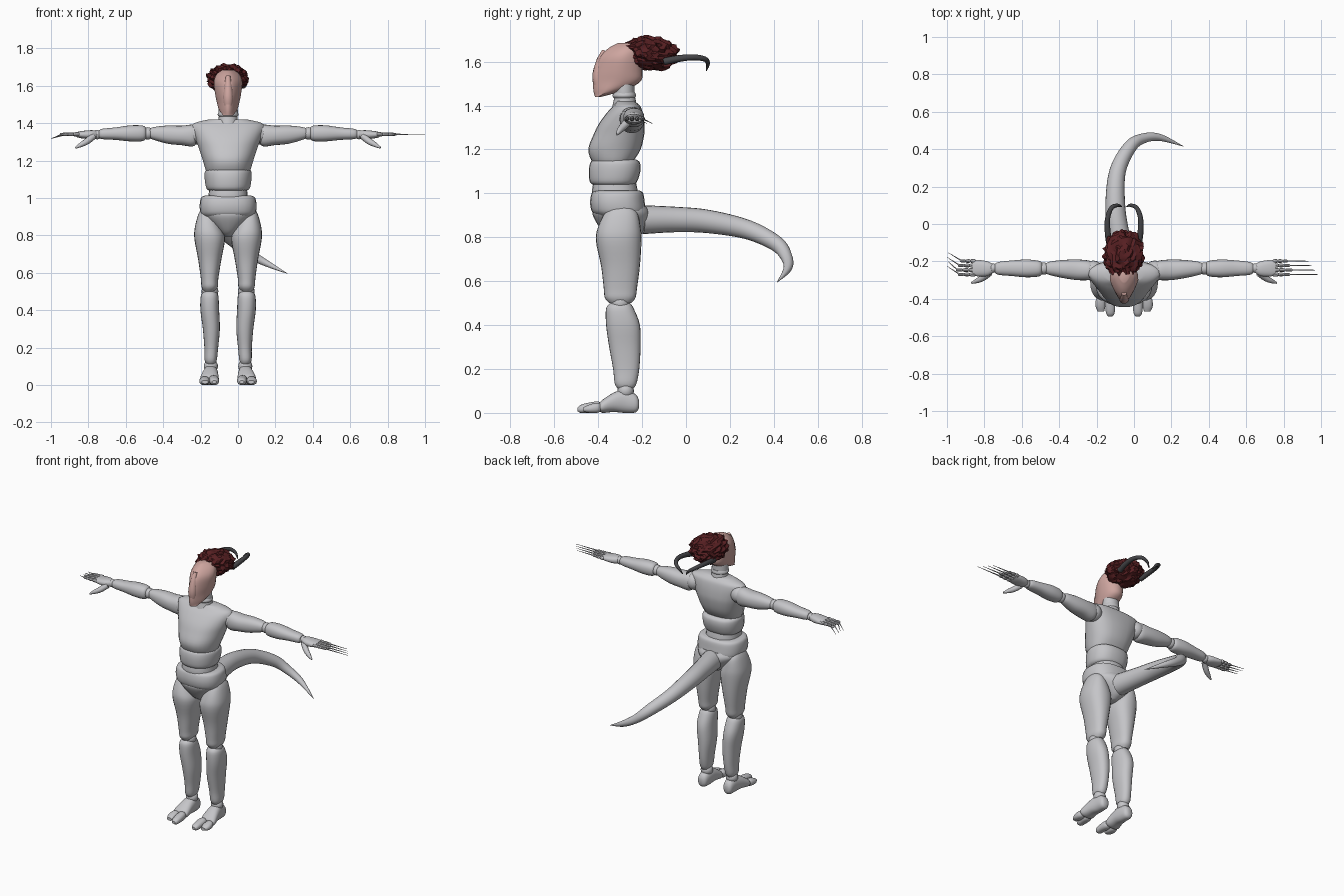
import bpy, bmesh, math, random
from mathutils import Vector, Matrix, noise

random.seed(4)
CENTRE = -0.053
DEPTH = -0.24

default_cube = bpy.data.objects.get("Cube")
if default_cube:
    bpy.data.objects.remove(default_cube, do_unlink=True)


def material(name, red, green, blue):
    mat = bpy.data.materials.new(name)
    mat.use_nodes = True
    colour = (red, green, blue, 1)
    mat.diffuse_color = colour
    mat.node_tree.nodes["Principled BSDF"].inputs["Base Color"].default_value = colour
    return mat


SHELL = material("pale grey shell", .56, .56, .58)
SKIN = material("pink face", .62, .38, .35)
HAIR = material("dark red hair", .095, .014, .016)
HORN = material("charcoal horn", .06, .06, .065)


def finish(name, bm, mat, angle=40):
    bmesh.ops.recalc_face_normals(bm, faces=bm.faces)
    mesh = bpy.data.meshes.new(name)
    bm.to_mesh(mesh)
    bm.free()
    mesh.materials.append(mat)
    mesh.shade_smooth()
    mesh.set_sharp_from_angle(angle=math.radians(angle))
    obj = bpy.data.objects.new(name, mesh)
    bpy.context.collection.objects.link(obj)
    return obj


def smooth_path(points, steps):
    """Catmull-Rom interpolation through tuples of any length."""
    rows = [Vector(p) for p in points]
    rows = [rows[0]] + rows + [rows[-1]]
    out = []
    for i in range(1, len(rows) - 2):
        a, b, c, d = rows[i - 1:i + 3]
        for k in range(steps):
            t = k / steps
            out.append(.5 * (2 * b + (c - a) * t + (2 * a - 5 * b + 4 * c - d) * t * t
                             + (3 * b - a - 3 * c + d) * t ** 3))
    return out + [rows[-1]]


def skin_rings(bm, rings):
    rings = [[bm.verts.new(co) for co in ring] for ring in rings]
    count = len(rings[0])
    for low, high in zip(rings, rings[1:]):
        for i in range(count):
            j = (i + 1) % count
            bm.faces.new((low[i], low[j], high[j], high[i]))
    bm.faces.new(rings[0])
    bm.faces.new(rings[-1])


def loft(name, axis, stations, mat=SHELL, side=1, power=2.3, taper=0, sides=24, steps=4):
    """Stations hold a position on the axis, then low/high limits of the two other axes."""
    rings = []
    for pos, a0, a1, b0, b1 in smooth_path(stations, steps):
        ring = []
        for i in range(sides):
            angle = math.tau * i / sides
            u, v = (math.copysign(abs(f) ** (2 / power), f)
                    for f in (math.cos(angle), math.sin(angle)))
            u *= 1 - taper * max(0, -v)
            a = (a0 + a1) / 2 + u * (a1 - a0) / 2
            b = (b0 + b1) / 2 + v * (b1 - b0) / 2
            x, y, z = {"X": (pos, a, b), "Y": (a, pos, b), "Z": (a, b, pos)}[axis]
            ring.append((CENTRE + side * x, y, z))
        rings.append(ring)
    bm = bmesh.new()
    skin_rings(bm, rings)
    return finish(name, bm, mat)


def torso(name, stations, **options):
    """Symmetric loft: height, half width, front, back."""
    return loft(name, "Z", [(z, -w, w, f, b) for z, w, f, b in stations], **options)


def tube(name, points, mat=SHELL, side=1, sides=12, steps=5):
    """Tapered tube along points of x, y, z, radius."""
    path = smooth_path([(CENTRE + side * x, y, z, r) for x, y, z, r in points], steps)
    centres = [p.xyz for p in path]
    rings = []
    last = len(path) - 1
    for i, p in enumerate(path):
        along = centres[min(i + 1, last)] - centres[max(i - 1, 0)]
        across = along.cross(Vector((.3, .1, 1))).normalized()
        up = across.cross(along).normalized()
        r = max(p.w, .0008)
        rings.append([centres[i] + r * (across * math.cos(math.tau * k / sides)
                                        + up * math.sin(math.tau * k / sides))
                      for k in range(sides)])
    bm = bmesh.new()
    skin_rings(bm, rings)
    return finish(name, bm, mat)


def ball(name, x, y, z, radius, side=1):
    bm = bmesh.new()
    bmesh.ops.create_uvsphere(bm, u_segments=16, v_segments=10, radius=radius,
                              matrix=Matrix.Translation((CENTRE + side * x, y, z)))
    return finish(name, bm, SHELL)


# Head and neck
torso("face", [(1.44, .025, -.415, -.385), (1.47, .048, -.422, -.28), (1.51, .06, -.423, -.207),
               (1.56, .07, -.415, -.198), (1.62, .076, -.395, -.2), (1.66, .062, -.355, -.2),
               (1.685, .03, -.31, -.23)], mat=SKIN, taper=.4, power=2.2)
tube("nose_ridge", [(0, -.37, 1.65, .012), (0, -.39, 1.6, .02), (0, -.4, 1.53, .027),
                    (0, -.395, 1.46, .018)], mat=SKIN)
torso("neck", [(1.38, .06, -.34, -.22), (1.43, .05, -.328, -.23), (1.455, .052, -.328, -.235),
               (1.52, .05, -.325, -.235)], power=2)
torso("neck_ring", [(1.435, .05, -.33, -.232), (1.445, .056, -.335, -.228),
                    (1.46, .05, -.33, -.232)], power=2)

# Lumpy hair cap
bm = bmesh.new()
bmesh.ops.create_icosphere(bm, subdivisions=4, radius=1)
for v in bm.verts:
    v.co *= .94 + .2 * noise.noise(v.co * 4) + random.uniform(-.05, .07)
bmesh.ops.scale(bm, vec=(.112, .13, .08), verts=bm.verts)
bmesh.ops.rotate(bm, matrix=Matrix.Rotation(-.12, 3, "X"), verts=bm.verts)
bmesh.ops.translate(bm, vec=(CENTRE - .003, -.16, 1.638), verts=bm.verts)
finish("hair", bm, HAIR, angle=25)

# Trunk shells
torso("chest", [(1.115, .085, -.39, -.265), (1.14, .115, -.425, -.245), (1.2, .135, -.445, -.207),
                (1.27, .158, -.42, -.19), (1.32, .176, -.395, -.19), (1.37, .192, -.358, -.198),
                (1.4, .18, -.33, -.21), (1.42, .1, -.315, -.235)], taper=.22, power=2.6)
torso("upper_belly", [(1.035, .09, -.41, -.25), (1.05, .115, -.437, -.225),
                      (1.1, .125, -.443, -.208), (1.14, .124, -.436, -.21),
                      (1.155, .11, -.42, -.23)], taper=.15, power=2.5)
torso("waist", [(.97, .11, -.42, -.22), (1.01, .105, -.428, -.22), (1.06, .1, -.42, -.23)])
torso("hip_band", [(.9, .135, -.41, -.2), (.92, .148, -.43, -.185), (.96, .152, -.437, -.188),
                   (1.0, .145, -.43, -.195), (1.012, .125, -.415, -.21)], power=2.5)
torso("pelvis", [(.795, .025, -.34, -.24), (.82, .055, -.375, -.2), (.87, .11, -.41, -.17),
                 (.91, .14, -.427, -.165), (.94, .135, -.42, -.18)], power=2.2)

# Curved tail
tube("tail", [(0, -.2, .88, .066), (-.03, -.05, .881, .058), (-.047, .1, .872, .053),
              (-.035, .28, .835, .044), (.03, .41, .772, .036), (.1, .457, .712, .027),
              (.19, .463, .658, .019), (.318, .415, .595, .001)], sides=20, steps=6)

for side, label in ((1, "left"), (-1, "right")):
    # Horn sweeping back and curling inward
    tube(label + "_horn", [(.08, -.1, 1.6, .017), (.088, -.04, 1.613, .016),
                           (.088, .03, 1.62, .014), (.068, .085, 1.612, .012),
                           (.035, .1, 1.59, .009), (.012, .092, 1.558, .002)],
         mat=HORN, side=side)

    # Leg: thigh, knee, shin, ankle
    loft(label + "_thigh", "Z", [(.945, .1, .14, -.33, -.26), (.91, .07, .16, -.37, -.222),
                                 (.84, .035, .178, -.403, -.206), (.78, .017, .18, -.41, -.203),
                                 (.67, .036, .16, -.387, -.21), (.57, .052, .146, -.375, -.223),
                                 (.525, .055, .142, -.37, -.23), (.5, .07, .13, -.35, -.25)],
         side=side)
    ball(label + "_knee", .097, -.3, .5, .045, side)
    loft(label + "_shin", "Z", [(.5, .065, .13, -.345, -.255), (.475, .052, .146, -.364, -.238),
                                (.4, .048, .148, -.364, -.21), (.3, .044, .135, -.35, -.207),
                                (.2, .053, .127, -.332, -.213), (.135, .06, .126, -.325, -.225),
                                (.11, .07, .115, -.31, -.24)], side=side)
    ball(label + "_ankle", .092, -.275, .1, .038, side)

    # Foot and toes
    loft(label + "_foot", "Y", [(-.215, .078, .112, .02, .06), (-.23, .062, .124, .002, .085),
                                (-.28, .055, .13, 0, .106), (-.33, .052, .14, .004, .092),
                                (-.38, .05, .15, 0, .06), (-.395, .06, .14, .01, .045)], side=side)
    loft(label + "_big_toe", "Y", [(-.385, .06, .095, .01, .045), (-.405, .05, .102, 0, .052),
                                   (-.45, .048, .1, 0, .045), (-.48, .052, .095, 0, .036),
                                   (-.494, .062, .085, .008, .024)], side=side)
    loft(label + "_outer_toes", "Y", [(-.385, .105, .14, .01, .04), (-.405, .1, .151, 0, .046),
                                      (-.44, .1, .153, 0, .038), (-.468, .107, .14, .006, .025)],
         side=side)

    # Arm: shoulder, upper arm, elbow, forearm, wrist
    ball(label + "_shoulder", .165, -.25, 1.34, .055, side)
    loft(label + "_upper_arm", "X", [(.165, -.29, -.205, 1.295, 1.38), (.19, -.3, -.195, 1.275, 1.392),
                                     (.25, -.3, -.19, 1.282, 1.386), (.32, -.29, -.192, 1.289, 1.387),
                                     (.39, -.275, -.2, 1.308, 1.38), (.42, -.265, -.21, 1.32, 1.372)],
         side=side)
    ball(label + "_elbow", .43, -.238, 1.345, .033, side)
    loft(label + "_forearm", "X", [(.437, -.265, -.21, 1.32, 1.37), (.455, -.28, -.197, 1.304, 1.386),
                                   (.52, -.285, -.19, 1.302, 1.388), (.6, -.278, -.195, 1.31, 1.377),
                                   (.67, -.272, -.203, 1.314, 1.37), (.69, -.262, -.213, 1.32, 1.362)],
         side=side)
    ball(label + "_wrist", .7, -.236, 1.338, .025, side)

    # Palm, thumb, jointed fingers and needle claws
    loft(label + "_palm", "X", [(.7, -.26, -.215, 1.32, 1.358), (.73, -.278, -.2, 1.314, 1.362),
                                (.78, -.28, -.192, 1.318, 1.358), (.81, -.275, -.195, 1.325, 1.352)],
         side=side)
    tube(label + "_thumb", [(.72, -.262, 1.33, .018), (.755, -.288, 1.302, .017),
                            (.785, -.303, 1.285, .013), (.815, -.315, 1.268, .005)], side=side)
    for n in range(4):
        y = -.27 + .024 * n
        tip = .9 - .012 * abs(n - 1)
        for joint in range(3):
            start = .795 + (tip - .795) * joint / 3
            end = start + (tip - .795) / 3
            size = .0115 - .0015 * joint
            tube(f"{label}_finger_{n}_{joint}",
                 [(start, y, 1.34, size * .6), (start + .006, y, 1.34, size),
                  (end - .006, y, 1.34, size * .9), (end, y, 1.34, size * .55)],
                 side=side, sides=8, steps=2)
        reach, drift, drop = ((1.053 - .02 * n, 0, 0) if side > 0
                              else (.947 - .006 * (n % 2), .045, -.022))
        tube(f"{label}_claw_{n}", [(tip - .01, y, 1.34, .004),
                                   (reach, y + drift, 1.34 + drop, .001)],
             side=side, sides=6, steps=2)
